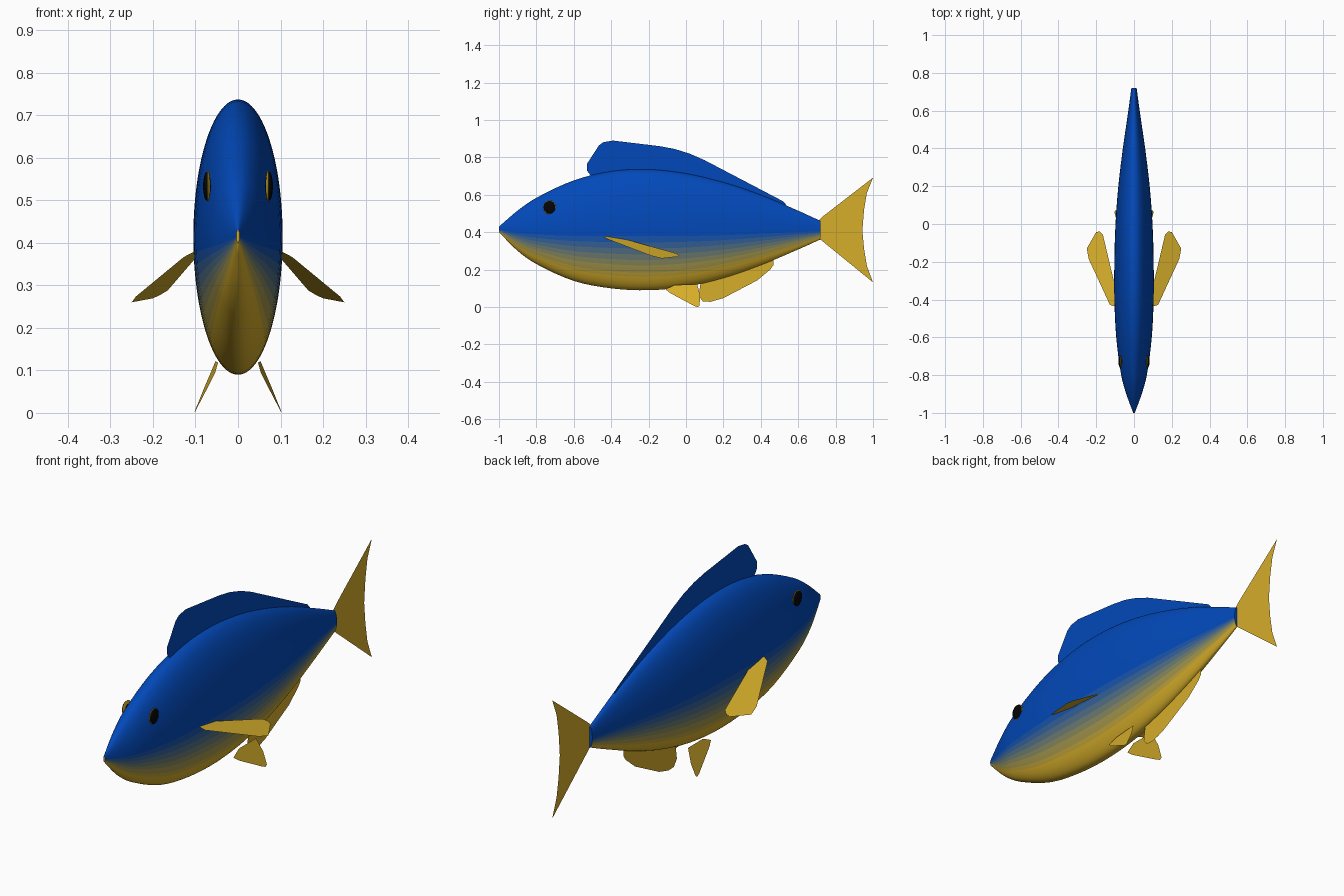
import bpy
import bmesh
import math

cube = bpy.data.objects.get("Cube")
if cube:
    bpy.data.objects.remove(cube, do_unlink=True)


# Materials
def linear(c):
    return c / 12.92 if c <= 0.04045 else ((c + 0.055) / 1.055) ** 2.4


def material(name, rgb):
    colour = [linear(c / 255) for c in rgb] + [1]
    mat = bpy.data.materials.new(name)
    mat.use_nodes = True
    mat.diffuse_color = colour
    mat.node_tree.nodes["Principled BSDF"].inputs["Base Color"].default_value = colour
    return mat


BLUE_RGB, GOLD_RGB = (2, 73, 186), (214, 174, 42)
BANDS = 7
blue = material("deep blue", BLUE_RGB)
gold = material("gold", GOLD_RGB)
black = material("eye black", (5, 5, 6))
blends = []
for i in range(BANDS):
    t = (i + 0.8) / (BANDS + 0.6)
    mix = [a + (b - a) * t for a, b in zip(BLUE_RGB, GOLD_RGB)]
    blends.append(material(f"flank blend {i + 1}", mix))


def add_object(name, bm, mats):
    mesh = bpy.data.meshes.new(name)
    bm.to_mesh(mesh)
    bm.free()
    for mat in mats:
        mesh.materials.append(mat)
    obj = bpy.data.objects.new(name, mesh)
    bpy.context.collection.objects.link(obj)
    return obj


def smooth(obj, angle):
    bpy.ops.object.select_all(action="DESELECT")
    obj.select_set(True)
    bpy.context.view_layer.objects.active = obj
    bpy.ops.object.shade_smooth_by_angle(angle=math.radians(angle))


# Body: elliptical rings along y, as (y, top z, bottom z, half width)
STATIONS = [
    (-1, .43, .40, .004), (-.9, .516, .3, .041), (-.8, .584, .23, .068),
    (-.6, .677, .14, .094), (-.4, .726, .1, .104), (-.2, .736, .09, .104),
    (0, .714, .109, .098), (.2, .667, .155, .083), (.4, .6, .224, .059),
    (.6, .515, .308, .03), (.72, .46, .362, .014),
]
SIDES = 120
STEPS = 4
BLEND_TOP, BLEND_BOTTOM = .13, .79  # depth below the middle, 1 at the keel


def curve_point(points, i, t):
    """Smooth curve through stations, with tangents scaled to their spacing."""
    def slope(k):
        a, b = points[max(k - 1, 0)], points[min(k + 1, len(points) - 1)]
        return [(q - p) / (b[0] - a[0]) for p, q in zip(a, b)]
    p, q = points[i], points[i + 1]
    span = q[0] - p[0]
    h = t * t * (3 - 2 * t)
    u, w = t * (1 - t) ** 2 * span, t * t * (t - 1) * span
    return [a + (b - a) * h + m * u + n * w
            for a, b, m, n in zip(p, q, slope(i), slope(i + 1))]


sections = [curve_point(STATIONS, i, s / STEPS)
            for i in range(len(STATIONS) - 1) for s in range(STEPS)]
sections.append(STATIONS[-1])

bm = bmesh.new()
rings = []
for y, top, bottom, half in sections:
    mid, height = (top + bottom) / 2, (top - bottom) / 2
    angles = [2 * math.pi * k / SIDES for k in range(SIDES)]
    rings.append([bm.verts.new((half * math.cos(a), y, mid + height * math.sin(a)))
                  for a in angles])
for a, b in zip(rings, rings[1:]):
    for k in range(SIDES):
        n = (k + 1) % SIDES
        face = bm.faces.new((a[k], a[n], b[n], b[k]))
        # Bands of equal height step from blue to gold down the flank
        depth = -math.sin(2 * math.pi * (k + 0.5) / SIDES)
        band = math.ceil((depth - BLEND_TOP) / (BLEND_BOTTOM - BLEND_TOP) * BANDS)
        face.material_index = min(max(band, 0), BANDS + 1)
bm.faces.new(rings[0]).material_index = BANDS + 1
bm.faces.new(rings[-1])
bmesh.ops.recalc_face_normals(bm, faces=bm.faces)
smooth(add_object("body", bm, [blue] + blends + [gold]), 50)


# Fins: thin single sheets
def fin(name, points, mat):
    bm = bmesh.new()
    bm.faces.new([bm.verts.new(p) for p in points])
    bm.normal_update()
    bmesh.ops.triangulate(bm, faces=bm.faces)
    return add_object(name, bm, [mat])


def centre_fin(name, outline, mat):
    fin(name, [(0, y, z) for y, z in outline], mat)


centre_fin("dorsal_fin", [
    (-.53, .73), (-.53, .765), (-.465, .865), (-.44, .882), (-.39, .89),
    (-.14, .86), (-.06, .845), (.02, .82), (.1, .785), (.52, .565),
    (.537, .545), (.4, .57), (0, .69), (-.27, .71), (-.5, .69)], blue)
centre_fin("tail_fin", [
    (.7, .455), (.735, .487), (1, .692), (.967, .61), (.952, .52),
    (.943, .41), (.952, .31), (.967, .22), (1, .132), (.72, .36), (.7, .37)], gold)
centre_fin("anal_fin", [
    (.078, .13), (.068, .06), (.09, .03), (.13, .028), (.2, .048),
    (.38, .142), (.45, .2), (.468, .225), (.468, .255), (.4, .26), (.2, .19)], gold)

# Paired fins lie on tilted planes
PECTORAL = [(.09, -.43), (.11, -.435), (.128, -.427), (.24, -.185), (.25, -.13),
            (.2, -.042), (.182, -.04), (.165, -.055), (.1, -.33)]
PELVIC = [(-.11, .095), (-.085, .075), (.04, .008), (.06, 0), (.072, .006),
          (.076, .06), (.06, .122), (-.06, .118)]
for side, name in ((1, "left"), (-1, "right")):
    fin(f"{name}_pectoral_fin",
        [(side * x, y, .375 - .475 * (x - .11) - .162 * (y + .43))
         for x, y in PECTORAL], gold)
    fin(f"{name}_pelvic_fin",
        [(side * (.043 + .41 * (.122 - z) + .06 * (y + .1)), y, z)
         for y, z in PELVIC], gold)

    # Eye: gold rim showing round a flattened black dome
    for part, mat, x, size in (("eye_rim", gold, .07, (.005, .034, .037)),
                               ("eye", black, .073, (.009, .031, .034))):
        bm = bmesh.new()
        bmesh.ops.create_uvsphere(bm, u_segments=20, v_segments=12, radius=1)
        bmesh.ops.scale(bm, vec=size, verts=bm.verts)
        bmesh.ops.translate(bm, vec=(side * x, -.73, .533), verts=bm.verts)
        smooth(add_object(f"{name}_{part}", bm, [mat]), 60)
